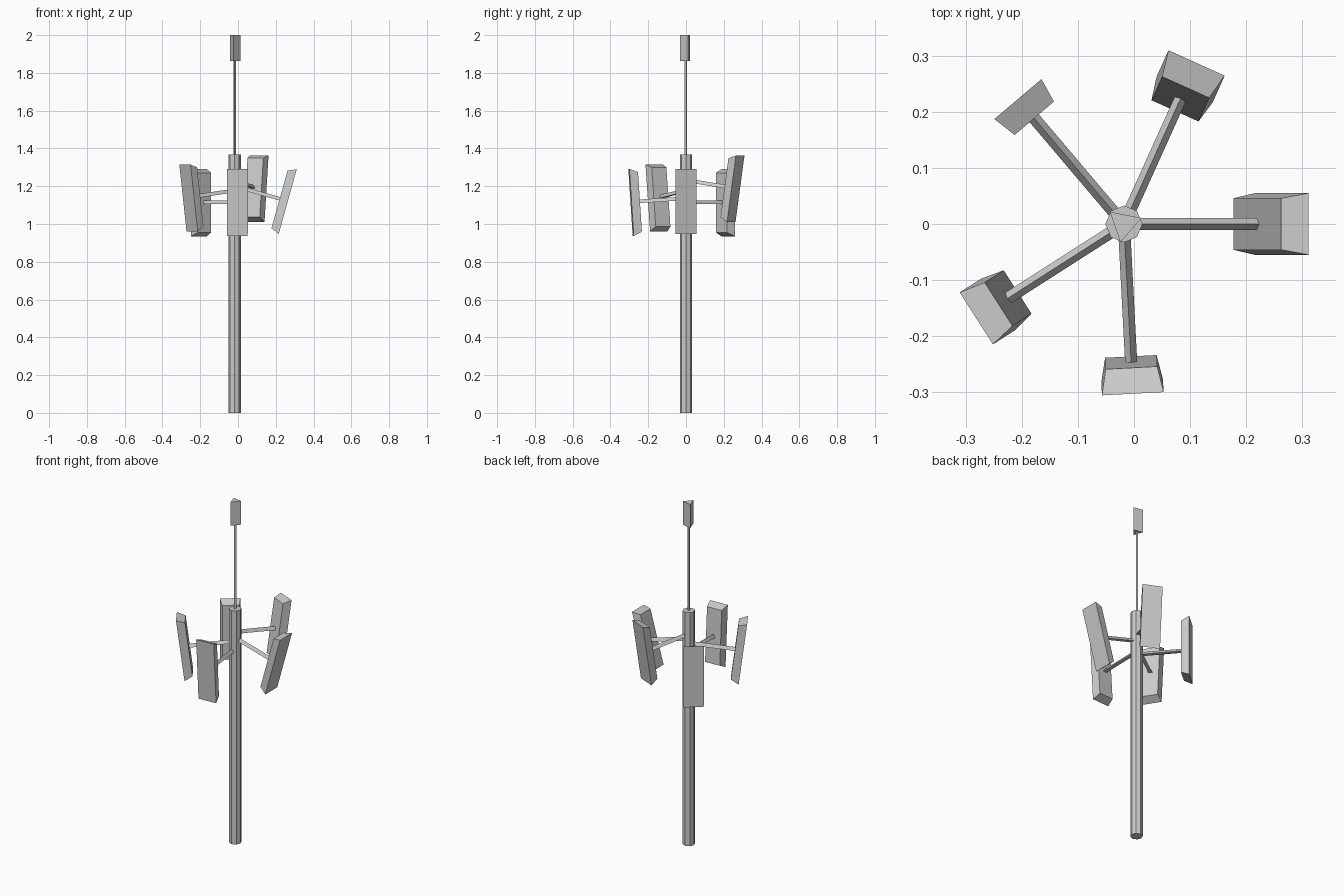
import bpy, bmesh
from math import radians, cos, sin, tau
from mathutils import Matrix, Vector

if "Cube" in bpy.data.objects:
    bpy.data.objects.remove(bpy.data.objects["Cube"])

CX = -0.018  # mast axis


def loft(name, ring_a, ring_b, matrix=Matrix()):
    """Closed solid between two matching rings of points."""
    bm = bmesh.new()
    a = [bm.verts.new(matrix @ Vector(p)) for p in ring_a]
    b = [bm.verts.new(matrix @ Vector(p)) for p in ring_b]
    n = len(a)
    bm.faces.new(a)
    bm.faces.new(b)
    for i in range(n):
        j = (i + 1) % n
        bm.faces.new((a[i], a[j], b[j], b[i]))
    bmesh.ops.recalc_face_normals(bm, faces=bm.faces)
    mesh = bpy.data.meshes.new(name)
    bm.to_mesh(mesh)
    bm.free()
    ob = bpy.data.objects.new(name, mesh)
    bpy.context.collection.objects.link(ob)
    return ob


def post(name, sides, radius, z0, z1, turn=0):
    pts = [(CX + radius * cos(radians(turn) + tau * i / sides),
            radius * sin(radians(turn) + tau * i / sides)) for i in range(sides)]
    loft(name, [(x, y, z0) for x, y in pts], [(x, y, z1) for x, y in pts])


def rect(x, hw, hh):
    return [(x, -hw, -hh), (x, hw, -hh), (x, hw, hh), (x, -hw, hh)]


# Mast, thin rod and three-sided tip
post("mast", 8, 0.033, 0, 1.367)
post("top_rod", 3, 0.008, 1.36, 1.87, 19)
post("tip_antenna", 3, 0.033, 1.862, 2.0, 19)

# Drooping arms with tapered panels: heading, droop, height on the mast
ARMS = [(0, 15.6, 1.197), (65.7, 8.4, 1.229), (130.3, 0, 1.113),
        (212.6, 7.3, 1.175), (273, 3.7, 1.133)]
for i, (heading, droop, z) in enumerate(ARMS, 1):
    m = (Matrix.Translation((CX, 0, z)) @ Matrix.Rotation(radians(heading), 4, 'Z')
         @ Matrix.Rotation(radians(droop), 4, 'Y'))
    tri = [(0.0125 * cos(radians(90 + 120 * k)), 0.0125 * sin(radians(90 + 120 * k)))
           for k in range(3)]
    loft(f"arm_{i}", [(0, y, h) for y, h in tri], [(0.249, y, h) for y, h in tri], m)
    loft(f"panel_{i}", rect(0.247, 0.046, 0.158), rect(0.292, 0.055, 0.178), m)
